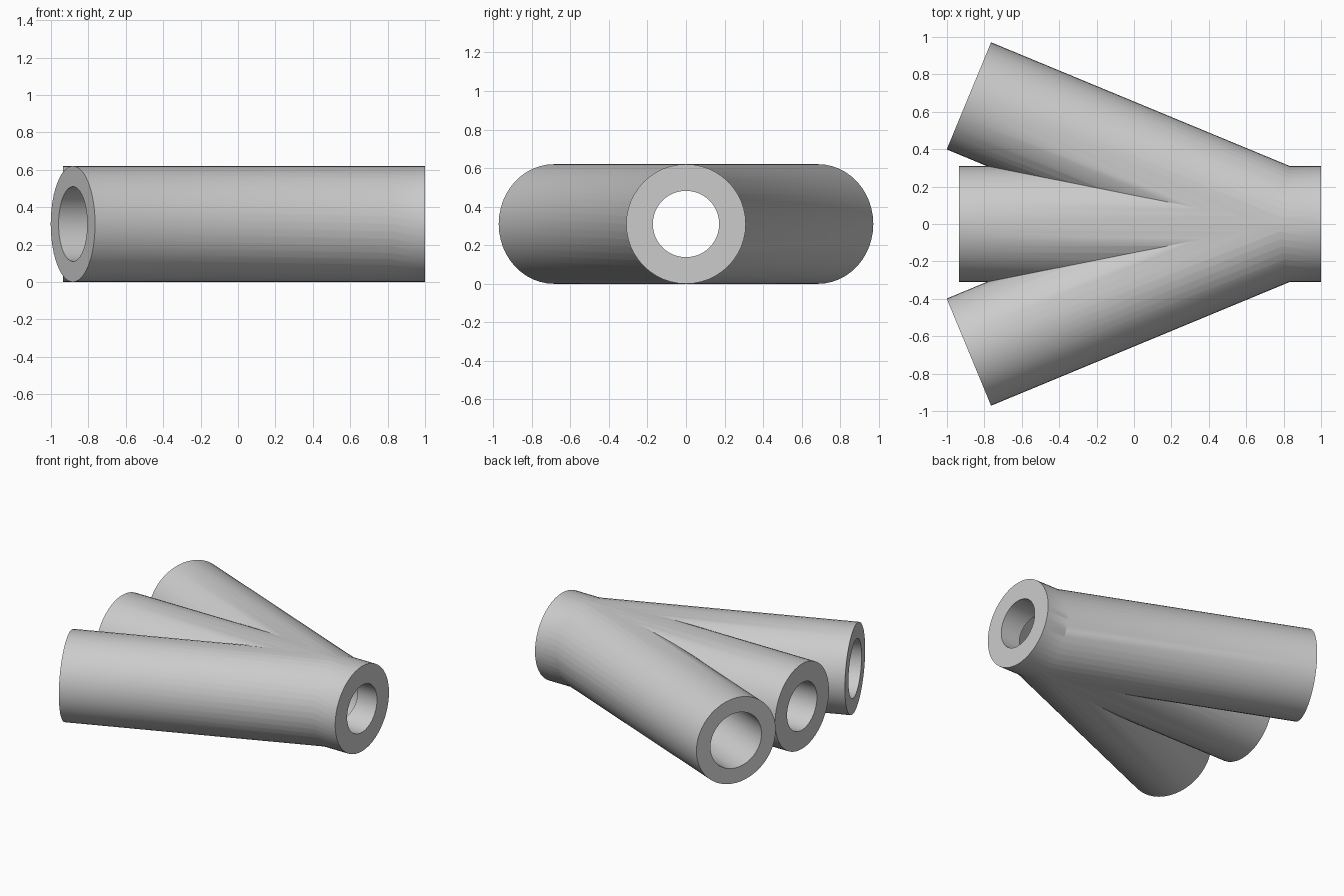
import bpy
import bmesh
import math
from mathutils import Matrix, Vector

cube = bpy.data.objects.get("Cube")
if cube:
    bpy.data.objects.remove(cube, do_unlink=True)

RADIUS = 0.31        # outer radius of every pipe
MAIN_BORE = 0.172
SIDE_BORE = 0.2
JOINT_X = 0.771      # where the pipe axes meet
ANGLE = math.radians(22.5)

grey = bpy.data.materials.new("plain grey")
grey.use_nodes = True
grey.diffuse_color = (0.6, 0.6, 0.6, 1)
grey.node_tree.nodes["Principled BSDF"].inputs["Base Color"].default_value = (0.6, 0.6, 0.6, 1)


def rod(name, radius, start, end, sides=48):
    """Capped cylinder lying between two points."""
    a, b = Vector(start), Vector(end)
    axis = b - a
    turn = Matrix.Rotation(math.atan2(axis.y, axis.x), 4, 'Z') @ Matrix.Rotation(math.pi / 2, 4, 'Y')
    bm = bmesh.new()
    bmesh.ops.create_cone(bm, cap_ends=True, segments=sides, radius1=radius, radius2=radius,
                          depth=axis.length, matrix=Matrix.Translation((a + b) / 2) @ turn)
    mesh = bpy.data.meshes.new(name)
    bm.to_mesh(mesh)
    bm.free()
    mesh.materials.append(grey)
    obj = bpy.data.objects.new(name, mesh)
    bpy.context.collection.objects.link(obj)
    return obj


def combine(target, tool, operation):
    """Apply a boolean and discard the tool."""
    mod = target.modifiers.new(operation.lower(), 'BOOLEAN')
    mod.operation = operation
    mod.solver = 'EXACT'
    mod.object = tool
    bpy.context.view_layer.objects.active = target
    bpy.ops.object.modifier_apply(modifier=mod.name)
    bpy.data.objects.remove(tool, do_unlink=True)


def along(side, distance):
    """Point on a side branch axis, measured from the joint."""
    return (JOINT_X - distance * math.cos(ANGLE), side * distance * math.sin(ANGLE), RADIUS)


# Straight pipe with two angled branches
manifold = rod("branching_pipe", RADIUS, (-0.935, 0, RADIUS), (1, 0, RADIUS))
for side in (-1, 1):
    combine(manifold, rod("branch", RADIUS, along(side, 0), along(side, 1.79)), 'UNION')

# Bores through all three pipes, meeting at the joint
combine(manifold, rod("main_bore", MAIN_BORE, (-1.2, 0, RADIUS), (1.2, 0, RADIUS)), 'DIFFERENCE')
for side in (-1, 1):
    combine(manifold, rod("side_bore", SIDE_BORE, along(side, 0), along(side, 2)), 'DIFFERENCE')

# Smooth walls with crisp end rims
bpy.ops.object.select_all(action='DESELECT')
manifold.select_set(True)
bpy.context.view_layer.objects.active = manifold
bpy.ops.object.shade_smooth_by_angle(angle=math.radians(30))
